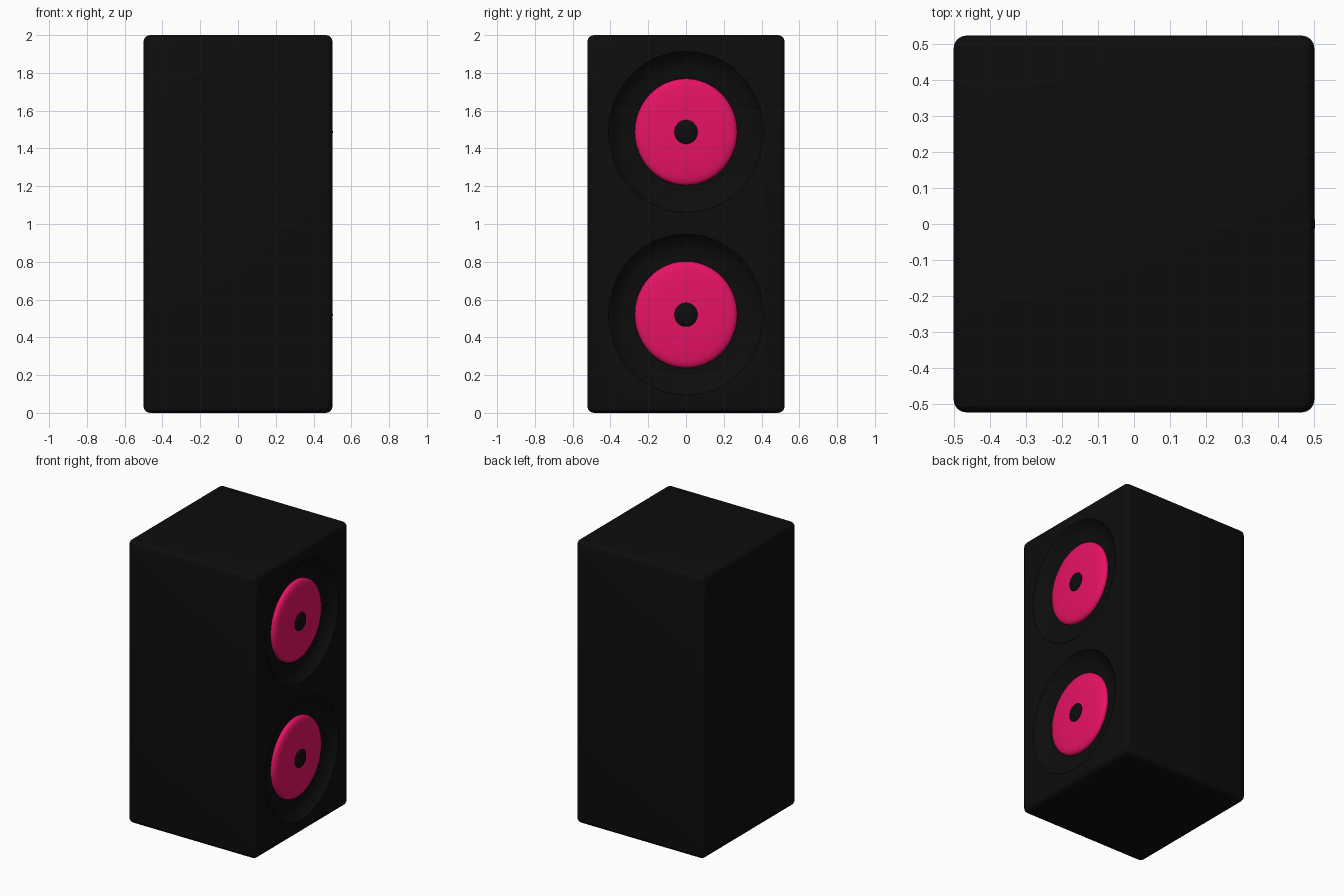
import bpy
import bmesh
import math
from mathutils import Matrix

cube = bpy.data.objects.get("Cube")
if cube:
    bpy.data.objects.remove(cube, do_unlink=True)


def material(name, rgb):
    mat = bpy.data.materials.new(name)
    mat.use_nodes = True
    mat.diffuse_color = (*rgb, 1)
    mat.node_tree.nodes["Principled BSDF"].inputs["Base Color"].default_value = (*rgb, 1)
    return mat


black = material("matte black", (0.004, 0.004, 0.004))
pink = material("hot pink", (0.8, 0.006, 0.13))


def add_object(name, bm, mat):
    bmesh.ops.recalc_face_normals(bm, faces=bm.faces)
    mesh = bpy.data.meshes.new(name)
    bm.to_mesh(mesh)
    bm.free()
    mesh.materials.append(mat)
    obj = bpy.data.objects.new(name, mesh)
    bpy.context.collection.objects.link(obj)
    return obj


def smooth(obj):
    bpy.ops.object.select_all(action="DESELECT")
    bpy.context.view_layer.objects.active = obj
    obj.select_set(True)
    bpy.ops.object.shade_smooth_by_angle(angle=math.radians(40))


def lathe(name, profile, height, mat, steps=48):
    """Spin (radius, x) points around the x axis, slightly stretched upward."""
    bm = bmesh.new()
    verts = [bm.verts.new((x, r, 0)) for r, x in profile]
    edges = [bm.edges.new(pair) for pair in zip(verts, verts[1:])]
    bmesh.ops.spin(bm, geom=verts + edges, cent=(0, 0, 0), axis=(1, 0, 0),
                   angle=math.tau, steps=steps)
    bmesh.ops.remove_doubles(bm, verts=bm.verts, dist=0.0001)
    bmesh.ops.scale(bm, vec=(1, 1, 1.04), verts=bm.verts)
    bmesh.ops.translate(bm, vec=(0, 0, height), verts=bm.verts)
    return add_object(name, bm, mat)


# Cabinet with rounded edges
bm = bmesh.new()
bmesh.ops.create_cube(bm, size=1, matrix=Matrix.Translation((0, 0, 1))
                      @ Matrix.Diagonal((1, 1.044, 2, 1)))
bmesh.ops.bevel(bm, geom=bm.edges[:], offset=0.035, segments=4,
                profile=0.5, affect="EDGES")
cabinet = add_object("cabinet", bm, black)

# Profiles of the round recess, the coloured cone and the centre cap
recess = [(0, 0.6), (0.41, 0.6), (0.41, 0.5), (0.395, 0.485),
          (0.37, 0.465), (0.34, 0.452), (0.3, 0.445), (0, 0.445)]
cone = [(0.272, 0.44), (0.272, 0.455), (0.267, 0.465), (0.255, 0.473),
        (0.23, 0.479), (0.15, 0.485), (0, 0.488)]
cap = [(0.061, 0.478), (0.061, 0.489), (0.055, 0.494), (0.035, 0.499), (0, 0.502)]

for level, height in (("upper", 1.487), ("lower", 0.52)):
    cutter = lathe(level + "_recess_cutter", recess, height, black)
    cutter.hide_render = True
    cutter.hide_viewport = True
    cutter.display_type = "WIRE"
    cut = cabinet.modifiers.new(level + " recess", "BOOLEAN")
    cut.operation = "DIFFERENCE"
    cut.solver = "EXACT"
    cut.object = cutter
    smooth(lathe(level + "_cone", cone, height, pink))
    smooth(lathe(level + "_centre_cap", cap, height, black))

# Bake the recesses, then smooth the cabinet
bpy.context.view_layer.update()
graph = bpy.context.evaluated_depsgraph_get()
cut_mesh = bpy.data.meshes.new_from_object(cabinet.evaluated_get(graph))
cabinet.modifiers.clear()
cabinet.data = cut_mesh
for obj in [o for o in bpy.data.objects if o.name.endswith("_cutter")]:
    bpy.data.objects.remove(obj, do_unlink=True)
smooth(cabinet)
